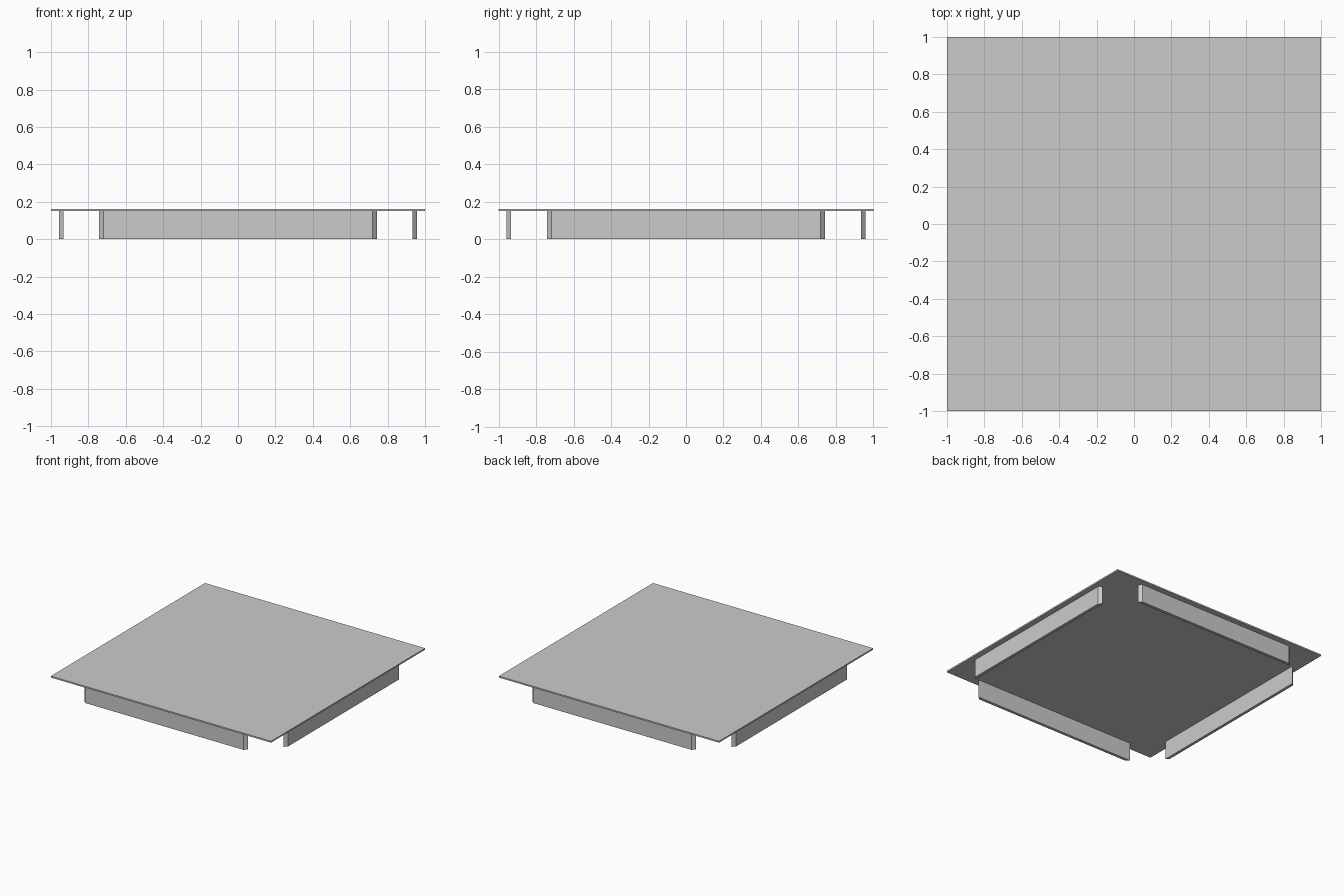
import bpy
import bmesh
from math import cos, sin, pi

cube = bpy.data.objects.get("Cube")
if cube:
    bpy.data.objects.remove(cube, do_unlink=True)

# Plain grey finish
grey = bpy.data.materials.new("light_grey")
grey.use_nodes = True
color = (0.6, 0.6, 0.6, 1)
grey.diffuse_color = color
grey.node_tree.nodes["Principled BSDF"].inputs["Base Color"].default_value = color

RAIL_TOP, TOP = 0.15, 0.162
OUTER, INNER = 0.957, 0.933
LONG, SHORT = 0.743, 0.719


def prism(name, outline, z0, z1):
    """Extrude a flat counter-clockwise outline from z0 up to z1."""
    bm = bmesh.new()
    base = bm.faces.new([bm.verts.new((x, y, z0)) for x, y in outline])
    top = bmesh.ops.extrude_face_region(bm, geom=[base])["geom"]
    verts = [v for v in top if isinstance(v, bmesh.types.BMVert)]
    bmesh.ops.translate(bm, verts=verts, vec=(0, 0, z1 - z0))
    bmesh.ops.recalc_face_normals(bm, faces=bm.faces)
    mesh = bpy.data.meshes.new(name)
    bm.to_mesh(mesh)
    bm.free()
    mesh.materials.append(grey)
    obj = bpy.data.objects.new(name, mesh)
    bpy.context.collection.objects.link(obj)


# Square top panel
prism("top_panel", [(-1, -1), (1, -1), (1, 1), (-1, 1)], RAIL_TOP, TOP)

# Four rails with mitred ends, longer on the inner face
rail = [(-SHORT, -OUTER), (SHORT, -OUTER), (LONG, -INNER), (-LONG, -INNER)]
for i, side in enumerate(("front", "left", "back", "right")):
    c, s = round(cos(i * pi / 2)), round(sin(i * pi / 2))
    turned = [(x * c - y * s, x * s + y * c) for x, y in rail]
    prism(side + "_rail", turned, 0, RAIL_TOP)
